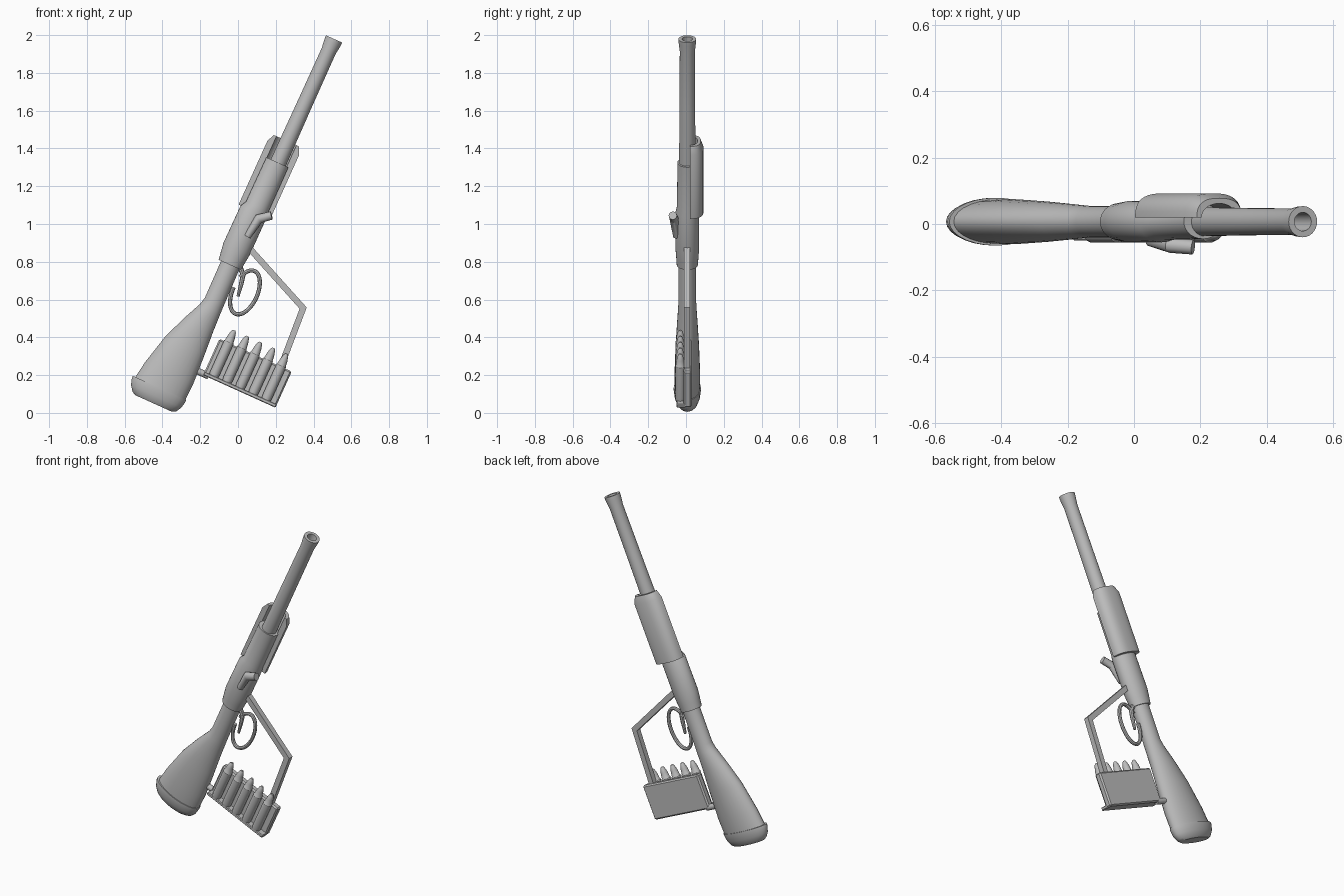
import bpy, bmesh, math
from mathutils import Matrix, Vector

cube = bpy.data.objects.get("Cube")
if cube:
    bpy.data.objects.remove(cube, do_unlink=True)

grey = bpy.data.materials.new("plain grey")
grey.use_nodes = True
grey.diffuse_color = (0.5, 0.5, 0.5, 1)
grey.node_tree.nodes["Principled BSDF"].inputs["Base Color"].default_value = (0.5, 0.5, 0.5, 1)

# Parts are built upright along z, then the whole gun is leaned to its right
LEAN = Matrix.Translation((-0.385, 0, 0)) @ Matrix.Rotation(math.radians(24.3), 4, "Y")
MID = 0.007


def finish(name, bm):
    bmesh.ops.recalc_face_normals(bm, faces=bm.faces)
    mesh = bpy.data.meshes.new(name)
    bm.to_mesh(mesh)
    bm.free()
    mesh.materials.append(grey)
    ob = bpy.data.objects.new(name, mesh)
    bpy.context.collection.objects.link(ob)
    ob.matrix_world = LEAN
    bpy.ops.object.select_all(action="DESELECT")
    ob.select_set(True)
    bpy.context.view_layer.objects.active = ob
    bpy.ops.object.shade_smooth_by_angle(angle=math.radians(32))
    return ob


def loft(name, rings):
    """Skin a list of equal rings and cap both ends."""
    bm = bmesh.new()
    rows = [[bm.verts.new(p) for p in ring] for ring in rings]
    n = len(rows[0])
    for low, high in zip(rows, rows[1:]):
        for i in range(n):
            j = (i + 1) % n
            bm.faces.new((low[i], low[j], high[j], high[i]))
    bm.faces.new(rows[0][::-1])
    bm.faces.new(rows[-1])
    return finish(name, bm)


def oval(z, x0, x1, half_y, sides=28):
    turn = [2 * math.pi * i / sides for i in range(sides)]
    return [Vector(((x0 + x1) / 2 + (x1 - x0) / 2 * math.cos(t),
                    MID + half_y * math.sin(t), z)) for t in turn]


def body(name, sections):
    return loft(name, [oval(*s) for s in sections])


def turned(name, x, y, profile, sides=20):
    ob = loft(name, [oval(z, x - r, x + r, r, sides) for z, r in profile])
    ob.data.transform(Matrix.Translation((0, y - MID, 0)))
    return ob


def tube(name, path, radii, sides=12, twist=0.0):
    """Sweep a round or square section along a path."""
    pts = [Vector(p) for p in path]
    rings = []
    for i, p in enumerate(pts):
        before = (p - pts[i - 1]).normalized() if i else None
        after = (pts[i + 1] - p).normalized() if i + 1 < len(pts) else None
        along = ((before or after) + (after or before)).normalized()
        side = along.cross(Vector((0, 1, 0))).normalized()
        up = side.cross(along)
        stretch = 1 / max(0.6, along.dot(after or before))
        r = radii[i] if isinstance(radii, (list, tuple)) else radii
        rings.append([p + side * (r * stretch * math.cos(t)) + up * (r * math.sin(t))
                      for t in (2 * math.pi * k / sides + twist for k in range(sides))])
    return loft(name, rings)


def block(name, low, high, bevel):
    low, high = Vector(low), Vector(high)
    bm = bmesh.new()
    bmesh.ops.create_cube(bm, size=1)
    for v in bm.verts:
        v.co = (low + high) / 2 + v.co * (high - low)
    bmesh.ops.bevel(bm, geom=bm.edges[:], offset=bevel, segments=1, affect="EDGES")
    return finish(name, bm)


# Stock and its rounded butt cap
body("stock", [(0.09, -0.225, 0.068, 0.066), (0.2, -0.208, 0.072, 0.068),
               (0.37, -0.166, 0.063, 0.062), (0.5, -0.115, 0.054, 0.055),
               (0.6, -0.07, 0.05, 0.049), (0.64, -0.06, 0.049, 0.047),
               (0.89, -0.062, 0.044, 0.047)])
body("butt_cap", [(0.02, -0.185, 0.03, 0.046), (0.032, -0.205, 0.05, 0.056),
                  (0.06, -0.226, 0.066, 0.067), (0.095, -0.237, 0.073, 0.072),
                  (0.108, -0.237, 0.073, 0.072)])

# Receiver, stepping in to the front sleeve
body("receiver", [(0.855, -0.076, 0.054, 0.056), (0.9, -0.083, 0.058, 0.059),
                  (0.95, -0.09, 0.064, 0.063), (1.165, -0.088, 0.064, 0.062),
                  (1.195, -0.071, 0.06, 0.055), (1.453, -0.069, 0.059, 0.052)])

# Barrel with flared muzzle and hollow bore
turned("barrel", 0, MID, [(1.4, 0.044), (1.8, 0.041), (2.1, 0.04), (2.15, 0.046),
                          (2.172, 0.047), (2.172, 0.028), (1.9, 0.026)], 28)


# Half-round side shell hugging the barrel
def shell_ring(z, shrink):
    arc = [math.pi * i / 20 for i in range(21)]
    soft = lambda v: math.copysign(abs(v) ** 0.75, v)
    outer = [(0.092 * soft(math.cos(t)), 0.072 * soft(math.sin(t))) for t in arc]
    inner = [(0.058 * math.cos(t), 0.042 * math.sin(t)) for t in reversed(arc)]
    return [Vector((-0.008 + x * s, 0.02 + y * s, z))
            for pts, s in ((outer, shrink), (inner, 1)) for x, y in pts]


loft("side_shell", [shell_ring(1.165, 1), shell_ring(1.535, 1), shell_ring(1.577, 0.8)])

# Bolt handle
tube("bolt_handle", [(0.012, -0.05, 1.03), (0.028, -0.063, 1.14), (0.083, -0.07, 1.184)],
     [0.018, 0.024, 0.022])

# Trigger and its guard
tube("trigger", [(0.035, MID, 0.875), (0.075, MID, 0.835), (0.085, MID, 0.79),
                 (0.097, MID, 0.72)], [0.014, 0.013, 0.012, 0.008], 8)
angles = [math.radians(-60 + 10 * i) for i in range(34)]
tube("trigger_guard", [(0.122 + 0.066 * math.sin(t), MID, 0.755 + 0.124 * math.cos(t))
                       for t in angles], 0.011, 8)

# Bent square strut from the receiver to the cartridge rack
tube("strut", [(0.03, 0.005, 0.985), (0.437, 0.005, 0.806), (0.462, 0.005, 0.4)],
     0.023, 4, math.pi / 4)

# Cartridge rack: back plate, bottom ledge and mounting rod
block("rack_plate", (0.1, -0.012, 0.265), (0.52, 0.03, 0.475), 0.008)
block("rack_ledge", (0.1, -0.05, 0.265), (0.52, 0.0, 0.285), 0.004)
tube("rack_rod", [(0.05, 0.012, 0.272), (0.13, 0.012, 0.272)], 0.018)

# Row of five cartridges
for i in range(5):
    turned(f"cartridge_{i + 1}", 0.153 + 0.076 * i, -0.03,
           [(0.283, 0.025), (0.3, 0.027), (0.48, 0.027), (0.484, 0.024),
            (0.515, 0.02), (0.54, 0.013), (0.549, 0.007)], 14)
